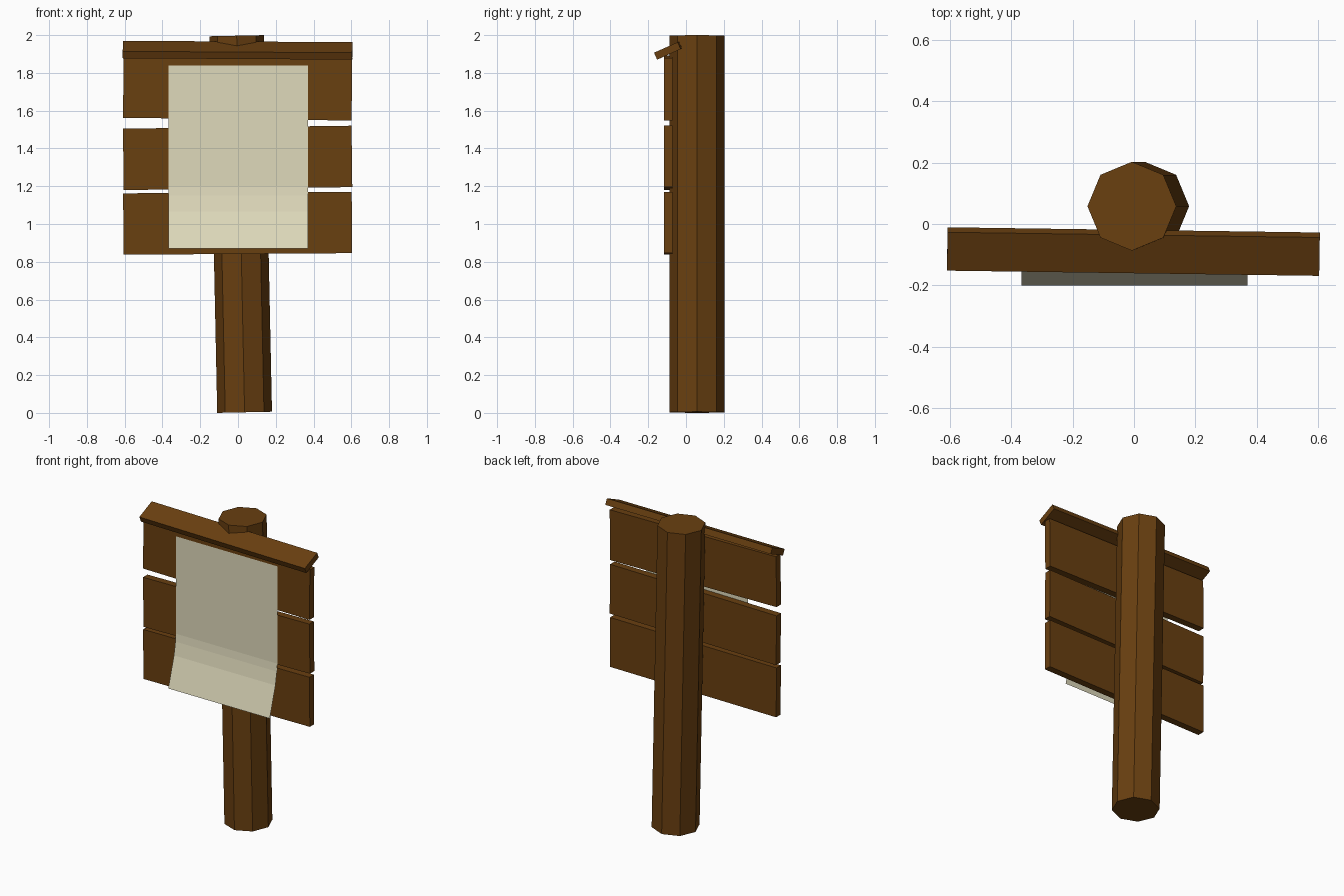
import bpy, bmesh, math
from mathutils import Matrix, Euler

if "Cube" in bpy.data.objects:
    bpy.data.objects.remove(bpy.data.objects["Cube"])


def material(name, rgb):
    m = bpy.data.materials.new(name)
    m.diffuse_color = (*rgb, 1)
    m.use_nodes = True
    m.node_tree.nodes["Principled BSDF"].inputs["Base Color"].default_value = m.diffuse_color
    return m


wood = material("brown wood", (0.141, 0.05, 0.0052))
paper = material("cream paper", (0.74, 0.70, 0.50))


def finish(name, bm, mat):
    bmesh.ops.recalc_face_normals(bm, faces=bm.faces)
    me = bpy.data.meshes.new(name)
    bm.to_mesh(me)
    bm.free()
    me.materials.append(mat)
    ob = bpy.data.objects.new(name, me)
    bpy.context.collection.objects.link(ob)
    return ob


def plank(name, size, loc, rot):
    bm = bmesh.new()
    bmesh.ops.create_cube(bm, size=1)
    bmesh.ops.scale(bm, vec=size, verts=bm.verts)
    bm.transform(Matrix.Translation(loc) @ Euler(rot).to_matrix().to_4x4())
    return finish(name, bm, wood)


# Leaning octagonal post
bm = bmesh.new()
bmesh.ops.create_cone(bm, cap_ends=True, segments=8, radius1=0.145, radius2=0.145, depth=1.994)
rot = Matrix.Rotation(-0.021, 4, 'Y')
# put a corner of the octagon on the x and y axes
first = bm.verts[:][0].co
turn = Matrix.Rotation(-math.atan2(first.y, first.x), 4, 'Z')
bm.transform(Matrix.Translation((0.014, 0.058, 1.0)) @ rot @ turn)
finish("post", bm, wood)

# Three slightly crooked sign boards: centre height, height, tilt
for name, z, h, tilt in (("lower_board", 1.004, 0.325, -0.007),
                         ("middle_board", 1.350, 0.325, -0.013),
                         ("upper_board", 1.720, 0.33, 0.012)):
    plank(name, (1.21, 0.046, h), (-0.002, -0.094, z), (0, tilt, 0))

# Sloping cap plank
plank("roof_plank", (1.215, 0.137, 0.040), (-0.002, -0.09, 1.92),
      (math.radians(24), 0.006, -0.014))

# Paper notice curling forward at the bottom
profile = [(-0.121, 1.84), (-0.121, 1.20), (-0.126, 1.15), (-0.141, 1.065), (-0.20, 0.87)]
bm = bmesh.new()
rows = [[bm.verts.new((x, y, z)) for x in (-0.367, 0.371)] for y, z in profile]
for a, b in zip(rows, rows[1:]):
    bm.faces.new((a[0], b[0], b[1], a[1]))
ob = finish("paper_notice", bm, paper)
if ob.data.polygons[0].normal.y > 0:
    ob.data.flip_normals()
